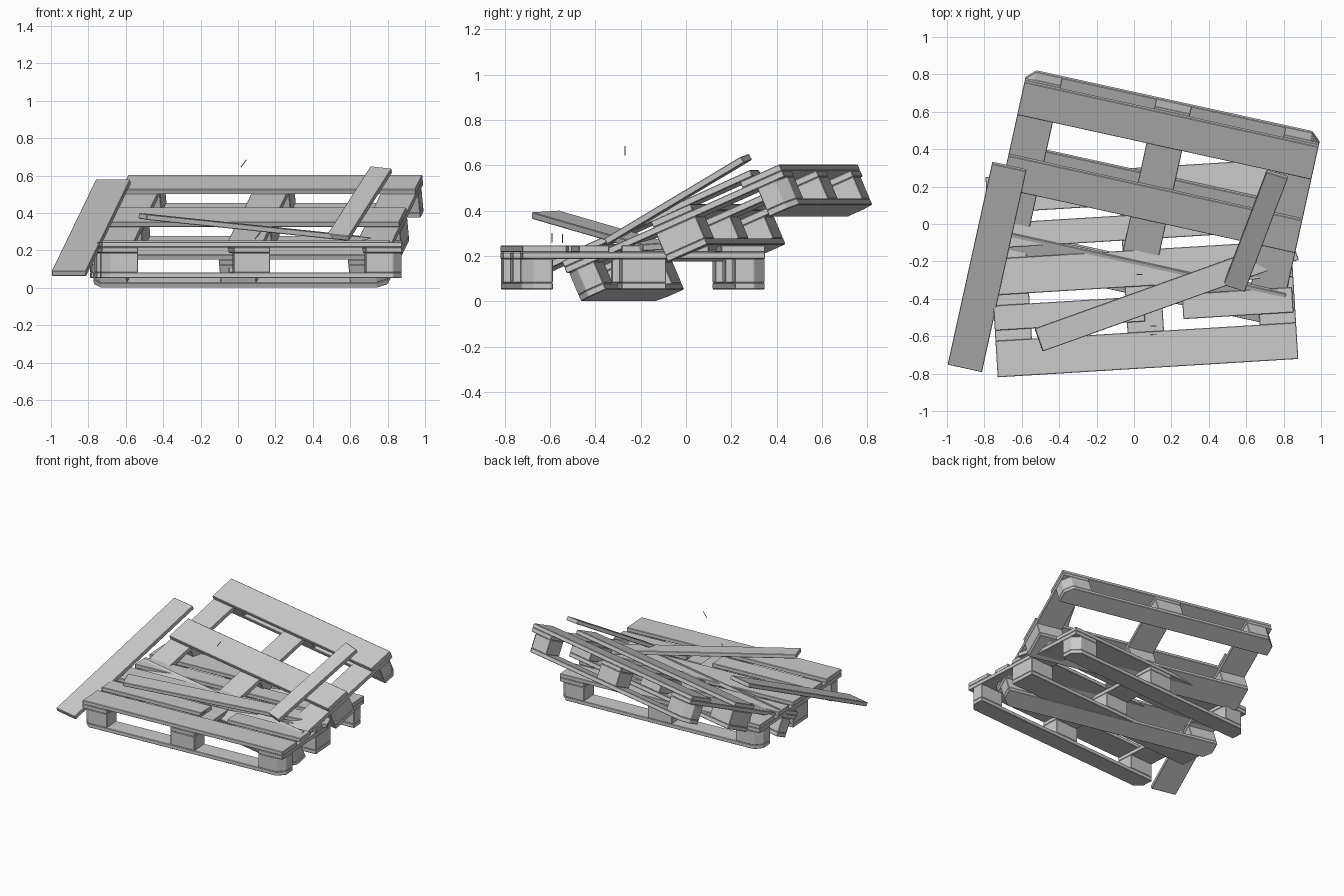
import bpy, bmesh
from math import radians
from mathutils import Matrix, Vector

if "Cube" in bpy.data.objects:
    bpy.data.objects.remove(bpy.data.objects["Cube"])

L, D = 1.61, 1.073            # pallet length and depth
T, BH = 0.0295, 0.105         # board thickness, block height
WIDE, SLIM = 0.195, 0.134     # two board widths
CH = 0.05                     # corner cut on runners and blocks


def prism(name, pts, z0, z1, mat, bevel=0.003):
    """Extrude a flat outline from z0 to z1, then place it with a matrix."""
    bm = bmesh.new()
    face = bm.faces.new([bm.verts.new((x, y, z0)) for x, y in pts])
    new = bmesh.ops.extrude_face_region(bm, geom=[face])['geom']
    bmesh.ops.translate(bm, vec=(0, 0, z1 - z0),
                        verts=[v for v in new if isinstance(v, bmesh.types.BMVert)])
    bmesh.ops.recalc_face_normals(bm, faces=bm.faces)
    bmesh.ops.bevel(bm, geom=list(bm.edges), offset=bevel, segments=1,
                    affect='EDGES', profile=0.5)
    me = bpy.data.meshes.new(name)
    bm.to_mesh(me)
    bm.free()
    ob = bpy.data.objects.new(name, me)
    ob.matrix_world = mat
    bpy.context.collection.objects.link(ob)
    return ob


def outline(x0, x1, y0, y1):
    """Rectangle whose corners are cut where they meet a pallet corner."""
    pts = []
    for x, y, flip in ((x0, y0, 0), (x1, y0, 1), (x1, y1, 0), (x0, y1, 1)):
        if abs(x) > L / 2 - 0.001 and abs(y) > D / 2 - 0.001:
            sx, sy = (1 if x > 0 else -1), (1 if y > 0 else -1)
            cut = [(x, y - sy * CH), (x - sx * CH, y)]
            pts += cut[::-1] if flip else cut
        else:
            pts.append((x, y))
    return pts


def rect(x0, x1, y0, y1):
    return [(x0, y0), (x1, y0), (x1, y1), (x0, y1)]


def pallet(tag, mat, deck):
    """deck: (row index, x start, x end) for each top board or board piece."""
    hy, hx = D / 2, L / 2
    rows = [(-hy, -hy + SLIM), (-WIDE / 2, WIDE / 2), (hy - SLIM, hy)]
    cols = [(-hx, -hx + WIDE), (-WIDE / 2, WIDE / 2), (hx - WIDE, hx)]
    # bottom runners and blocks
    for r in rows:
        prism(tag + "_runner", outline(-hx, hx, *r), 0, T, mat)
        for c in cols:
            prism(tag + "_block", outline(*c, *r), T, T + BH, mat)
    # cross boards
    for c in cols:
        prism(tag + "_cross_board", rect(*c, -hy, hy), T + BH, 2 * T + BH, mat)
    # top boards
    widths = [WIDE, SLIM, WIDE, SLIM, WIDE]
    gap = (D - sum(widths)) / 4
    for i, x0, x1 in deck:
        y0 = -hy + sum(widths[:i]) + gap * i
        prism(tag + "_deck_board", rect(x0, x1, y0, y0 + widths[i]),
              2 * T + BH, 3 * T + BH, mat)


def plank(name, a, b, side, width):
    """Loose board whose top centre line runs from a to b."""
    a, b = Vector(a), Vector(b)
    x = (b - a).normalized()
    z = x.cross(Vector(side)).normalized()
    if z.z < 0:
        z = -z
    y = z.cross(x)
    m = Matrix((x, y, z)).transposed().to_4x4()
    m.translation = a
    prism(name, rect(0, (b - a).length, -width / 2, width / 2), -T, 0, m)


def nail(a, b):
    a, b = Vector(a), Vector(b)
    d = b - a
    bpy.ops.mesh.primitive_cylinder_add(vertices=8, radius=0.0025, depth=d.length,
                                        location=(a + b) / 2,
                                        rotation=d.to_track_quat('Z', 'Y').to_euler())
    bpy.context.object.name = "nail"


# flat lower pallet with one snapped board
H = L / 2
flat = Matrix.Translation((0.042, -0.235, 0.053)) @ Matrix.Rotation(radians(3.5), 4, 'Z')
pallet("lower_pallet", flat,
       [(0, -H, H), (1, -H, 0.0), (1, 0.205, 0.795), (2, -H, H), (3, -H, H), (4, -H, H)])

# leaning pallet with two boards missing
rot = Matrix.Rotation(radians(-12.4), 4, 'Z') @ Matrix.Rotation(radians(23.5), 4, 'X')
off = Vector((0.200, 0.585, 0.605)) - rot @ Vector((0, D / 2, 3 * T + BH))
pallet("leaning_pallet", Matrix.Translation(off) @ rot,
       [(0, -H, H), (2, -H, H), (4, -H, H)])

# loose boards
plank("long_side_plank", (-0.905, -0.773, 0.09), (-0.668, 0.302, 0.58), (1, -0.22, 0), 0.188)
plank("short_plank", (0.535, -0.345, 0.283), (0.765, 0.26, 0.645), (0.11, -0.04, -0.015), 0.12)
plank("diagonal_plank", (-0.508, -0.62, 0.397), (0.86, -0.13, 0.255), (-0.34, 0.94, 0.06), 0.13)

# nails
nail((0.015, -0.27, 0.645), (0.045, -0.27, 0.685))
nail((0.09, -0.545, 0.26), (0.12, -0.545, 0.297))
nail((0.09, -0.592, 0.26), (0.12, -0.592, 0.3))
